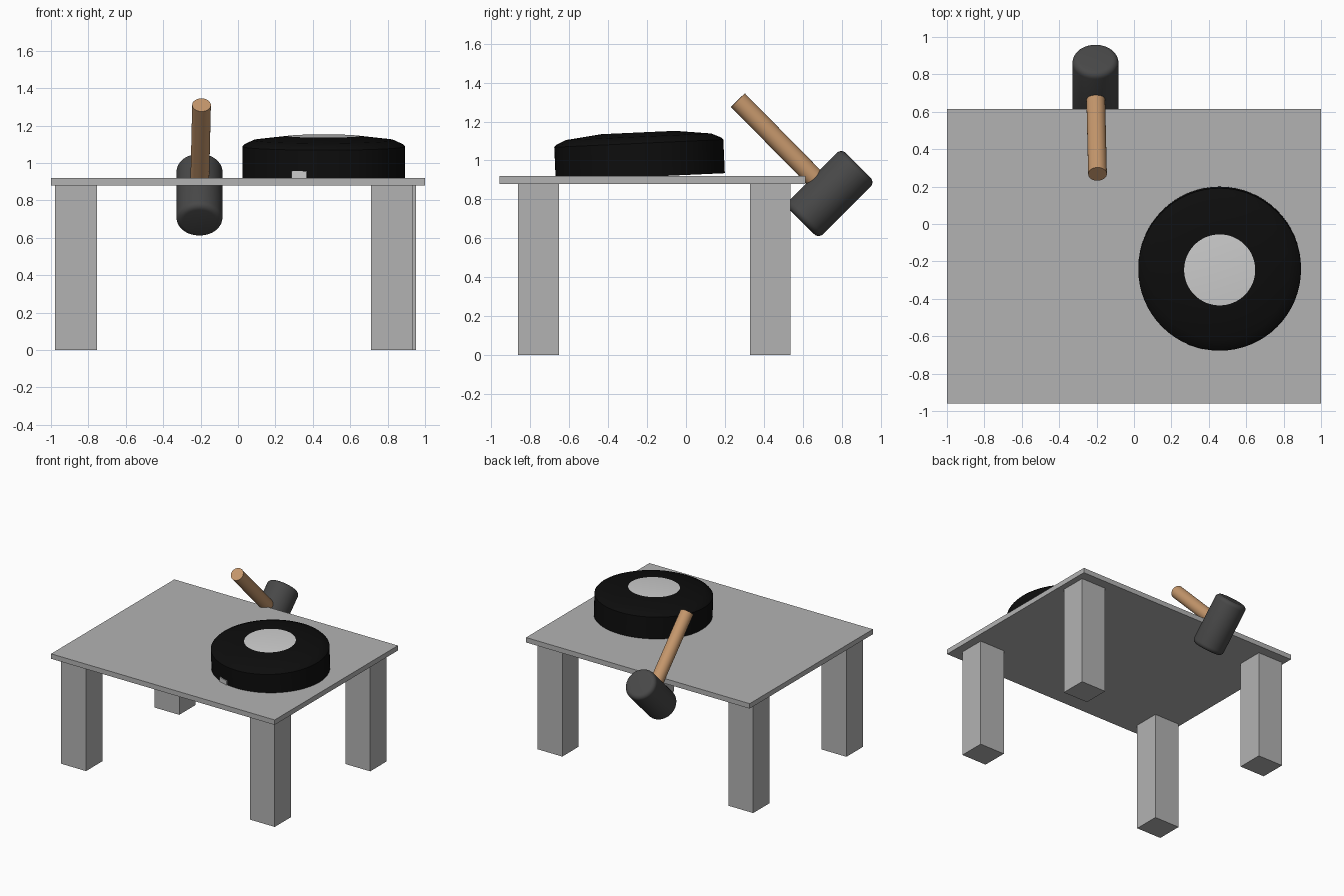
import bpy, bmesh, math
from mathutils import Matrix, Vector

if "Cube" in bpy.data.objects:
    bpy.data.objects.remove(bpy.data.objects["Cube"])


def material(name, rgb):
    m = bpy.data.materials.new(name)
    m.diffuse_color = (*rgb, 1)
    m.use_nodes = True
    m.node_tree.nodes["Principled BSDF"].inputs["Base Color"].default_value = m.diffuse_color
    return m


GREY = material("table grey", (0.45, 0.45, 0.45))
SILVER = material("light grey", (0.62, 0.62, 0.62))
BLACK = material("black", (0.004, 0.004, 0.004))
RUBBER = material("dark rubber", (0.065, 0.065, 0.065))
WOOD = material("wood", (0.56, 0.31, 0.15))


def finish(name, bm, mats, matrix=None, smooth=False):
    bmesh.ops.recalc_face_normals(bm, faces=bm.faces)
    me = bpy.data.meshes.new(name)
    bm.to_mesh(me)
    bm.free()
    for m in mats:
        me.materials.append(m)
    if smooth:
        me.shade_smooth()
        me.set_sharp_from_angle(angle=math.radians(35))
    ob = bpy.data.objects.new(name, me)
    bpy.context.collection.objects.link(ob)
    if matrix:
        ob.matrix_world = matrix
    return ob


def box(name, lo, hi, mat, matrix=None):
    lo, hi = Vector(lo), Vector(hi)
    bm = bmesh.new()
    bmesh.ops.create_cube(bm, size=1, matrix=Matrix.Translation((lo + hi) / 2)
                          @ Matrix.Diagonal((*(hi - lo), 1)))
    return finish(name, bm, [mat], matrix)


def lathe(name, profile, mats, matrix, sides=64, cap_radius=0):
    """Spin (radius, z) points into a closed solid; a top cap may take slot 1."""
    bm = bmesh.new()
    rings = [[bm.verts.new((r * math.cos(2 * math.pi * i / sides),
                            r * math.sin(2 * math.pi * i / sides), z))
              for i in range(sides)] for r, z in profile]
    for a, b in zip(rings, rings[1:]):
        for i in range(sides):
            j = (i + 1) % sides
            bm.faces.new((a[i], a[j], b[j], b[i]))
    bm.faces.new(rings[0][::-1])
    top = bm.faces.new(rings[-1])
    if len(mats) > 1:
        top.material_index = 1
    return finish(name, bm, mats, matrix, smooth=True)


def along(start, end):
    """Matrix placing local +z from start towards end."""
    d = Vector(end) - Vector(start)
    return Matrix.Translation(start) @ d.to_track_quat('Z', 'Y').to_matrix().to_4x4()


# Table
box("table_top", (-1, -0.96, 0.88), (1, 0.615, 0.92), GREY)
for name, x, y in (("front_left_leg", -0.978, -0.863), ("front_right_leg", 0.71, -0.863),
                   ("back_left_leg", -0.978, 0.328), ("back_right_leg", 0.73, 0.328)):
    box(name, (x, y, 0), (x + 0.223, y + 0.21, 0.88), GREY)

# Round black disc, tilted slightly up at the back, with a light centre cap
tilt = Matrix.Translation((0.458, -0.235, 0.915)) @ Matrix.Rotation(math.radians(2.6), 4, 'X')
lathe("round_disc", [(0.435, 0), (0.435, 0.173), (0.425, 0.184), (0.375, 0.207),
                     (0.19, 0.229)], [BLACK, SILVER], tilt)

# Small light tab on the disc's front edge
turn = tilt @ Matrix.Rotation(math.atan2(-0.13, 0.415), 4, 'Z')
box("edge_tab", (-0.042, -0.441, 0.01), (0.042, -0.40, 0.06), SILVER, turn)

# Mallet leaning on the back edge of the table
head_mid = Vector((-0.206, 0.74, 0.83))
handle_end = Vector((-0.195, 0.267, 1.31))
R, H, B = 0.123, 0.205, 0.033
corner = [(R - B + B * math.cos(t), H - B + B * math.sin(t))
          for t in (math.pi / 2 * k / 5 for k in range(6))]
profile = [(r, -z) for r, z in corner[::-1]] + corner
lathe("mallet_head", profile, [RUBBER], along(head_mid, head_mid + Vector((0, 1, 1))), 48)
length = (handle_end - head_mid).length
lathe("mallet_handle", [(0.05, 0), (0.05, length)], [WOOD], along(head_mid, handle_end), 32)
